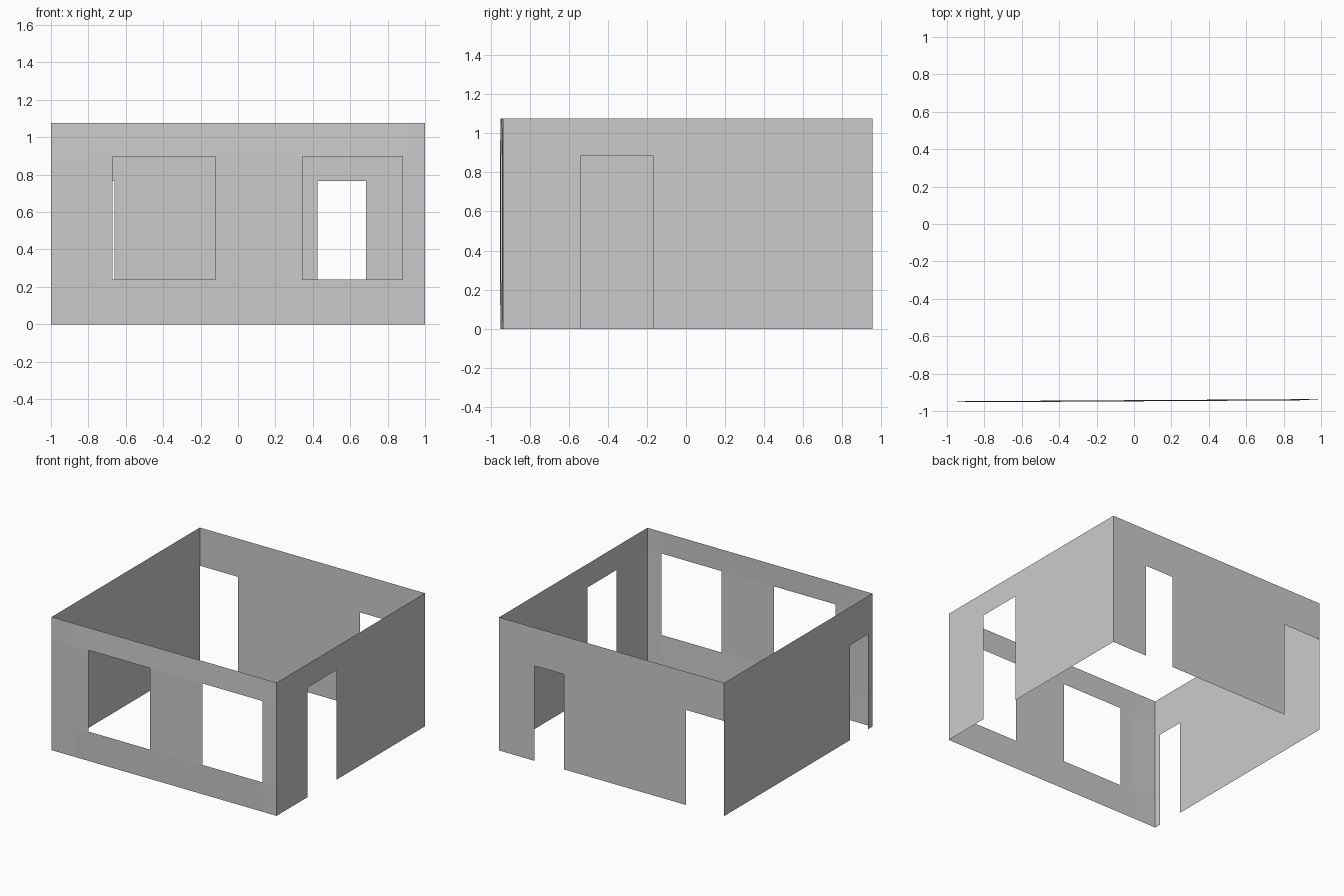
import bpy

if "Cube" in bpy.data.objects:
    bpy.data.objects.remove(bpy.data.objects["Cube"])

HEIGHT = 1.075
# plan corners (very slightly out of square)
FRONT_LEFT, FRONT_RIGHT = (-1, -0.948), (1, -0.936)
BACK_LEFT, BACK_RIGHT = (-1, 0.941), (1, 0.955)


def wall(name, start, end, axis, openings, extra=(), bulge=0.0):
    """Thin wall between two plan points; openings are (a0, a1, z0, z1)
    measured along the given world axis (0 = x, 1 = y)."""
    a, b = start[axis], end[axis]
    cuts = sorted({a, b, *extra, *(v for o in openings for v in o[:2])})
    levels = sorted({0, HEIGHT, *(v for o in openings for v in o[2:])})
    verts = []
    for z in levels:
        for c in cuts:
            t = (c - a) / (b - a)
            p = [start[i] + (end[i] - start[i]) * t for i in (0, 1)]
            if 0 < z < HEIGHT and c not in (a, b):
                p[1] -= bulge
            verts.append((p[0], p[1], z))
    n = len(cuts)
    faces = []
    for j in range(len(levels) - 1):
        for i in range(n - 1):
            u = (cuts[i] + cuts[i + 1]) / 2
            v = (levels[j] + levels[j + 1]) / 2
            if any(o[0] < u < o[1] and o[2] < v < o[3] for o in openings):
                continue
            k = j * n + i
            faces.append((k, k + 1, k + n + 1, k + n))
    mesh = bpy.data.meshes.new(name)
    mesh.from_pydata(verts, [], faces)
    # drop vertices that belong to no face
    used = sorted({i for f in faces for i in f})
    remap = {old: new for new, old in enumerate(used)}
    mesh.clear_geometry()
    mesh.from_pydata([verts[i] for i in used], [],
                     [[remap[i] for i in f] for f in faces])
    obj = bpy.data.objects.new(name, mesh)
    bpy.context.collection.objects.link(obj)
    return obj


# front wall with two windows, bowed slightly outwards
wall("front_wall", FRONT_LEFT, FRONT_RIGHT, 0,
     [(-0.67, -0.12, 0.24, 0.897), (0.345, 0.88, 0.24, 0.897)],
     extra=(-0.8,), bulge=0.006)

# right wall with a tall doorway
wall("right_wall", FRONT_RIGHT, BACK_RIGHT, 1, [(-0.54, -0.17, 0, 0.885)])

# back wall with a doorway and a corner opening
wall("back_wall", BACK_LEFT, BACK_RIGHT, 0,
     [(0.425, 0.685, 0, 0.767), (-1, -0.66, 0, 0.767)])

# left wall with a narrow doorway near the front
wall("left_wall", FRONT_LEFT, BACK_LEFT, 1, [(-0.895, -0.665, 0, 0.767)])
